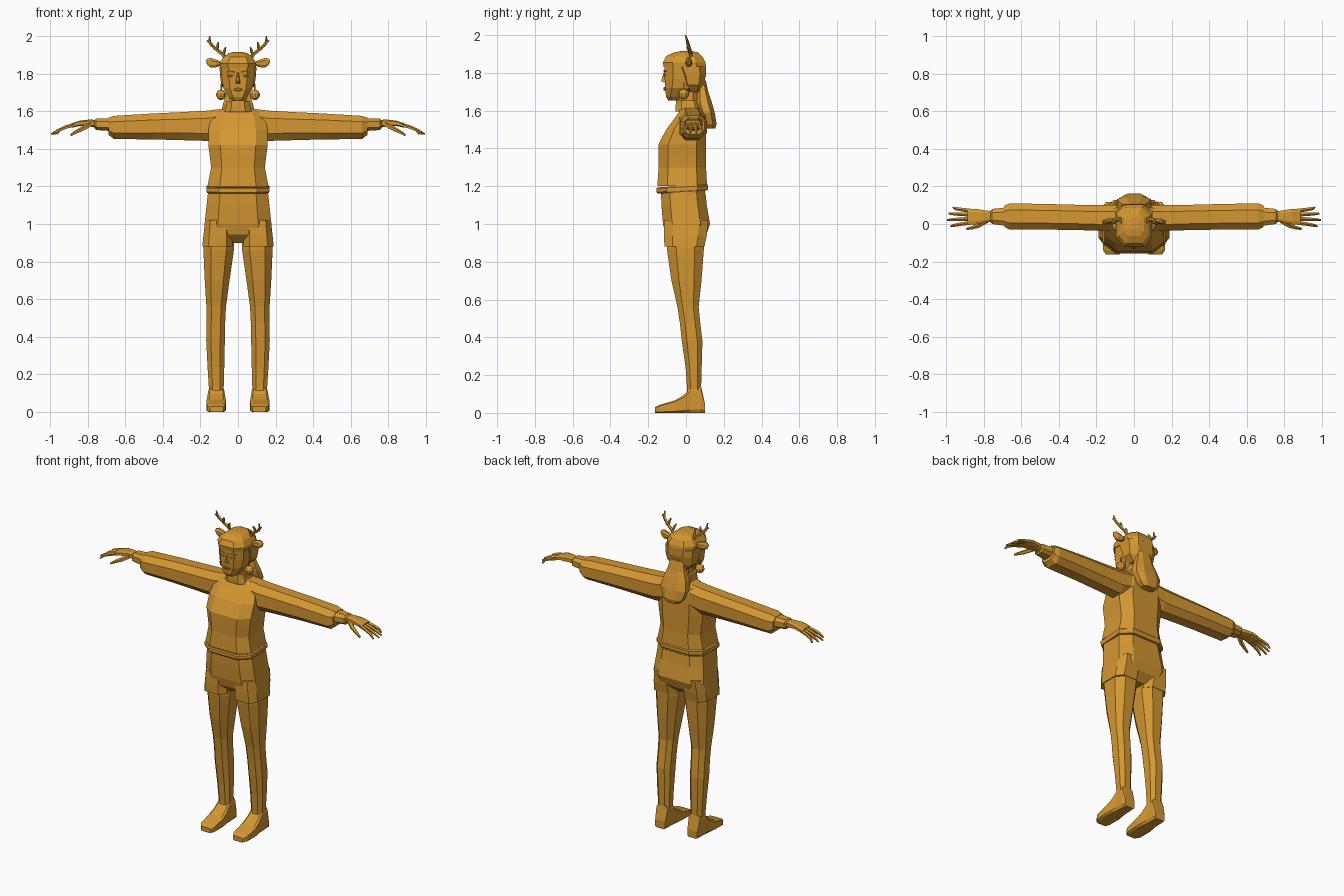
import bpy, bmesh
from mathutils import Vector

mat = bpy.data.materials.new("ochre")
mat.diffuse_color = (0.66, 0.31, 0.032, 1)


def finish(name, rings, mirror):
    """Skin a list of equal point rings, cap the ends, optionally mirror in x."""
    bm = bmesh.new()
    vs = [[bm.verts.new(p) for p in ring] for ring in rings]
    n = len(vs[0])
    for a, b in zip(vs, vs[1:]):
        for i in range(n):
            bm.faces.new((a[i], a[(i + 1) % n], b[(i + 1) % n], b[i]))
    bm.faces.new(vs[0])
    bm.faces.new(vs[-1])
    bmesh.ops.recalc_face_normals(bm, faces=bm.faces)
    me = bpy.data.meshes.new(name)
    bm.to_mesh(me)
    bm.free()
    me.materials.append(mat)
    ob = bpy.data.objects.new(name, me)
    bpy.context.collection.objects.link(ob)
    if mirror:
        ob.modifiers.new("mirror", 'MIRROR').use_mirror_merge = False
    return ob


def loft(name, axis, rows, c=0.55, mirror=False, tilt=0.0):
    """Rows are (position, u0, u1, v0, v1) eight-sided sections along an axis."""
    shape = [(1, -c), (1, c), (c, 1), (-c, 1), (-1, c), (-1, -c), (-c, -1), (c, -1)]
    rings = []
    for t, u0, u1, v0, v1 in rows:
        ring = []
        for a, b in shape:
            u = (u0 + u1 + a * (u1 - u0)) / 2
            v = (v0 + v1 + b * (v1 - v0)) / 2
            ring.append({'x': (t, u, v), 'y': (u, t, v), 'z': (u, v, t + tilt * v)}[axis])
        rings.append(ring)
    return finish(name, rings, mirror)


def body(name, rows, c=0.55, tilt=0.0):
    """Centred vertical loft from (z, half width, front y, back y)."""
    return loft(name, 'z', [(z, -w, w, f, b) for z, w, f, b in rows], c, False, tilt)


def tube(name, pts, radii, n=5, mirror=True):
    """Tapered tube through points."""
    import math
    pts = [Vector(p) for p in pts]
    rings = []
    for i, p in enumerate(pts):
        d = (pts[min(i + 1, len(pts) - 1)] - pts[max(i - 1, 0)]).normalized()
        s = d.cross(Vector((0, 1, 0))).normalized()
        t = d.cross(s)
        rings.append([p + radii[i] * (s * math.cos(k * math.tau / n) + t * math.sin(k * math.tau / n))
                      for k in range(n)])
    return finish(name, rings, mirror)


# Sweater
body("sweater", [(1.2, .162, -.152, .112), (1.3, .143, -.145, .106), (1.36, .15, -.146, .106),
                 (1.42, .158, -.146, .106), (1.5, .158, -.105, .106), (1.56, .145, -.06, .105),
                 (1.595, .125, -.035, .098), (1.615, .07, -.03, .075)], .6)
body("sweater_hem", [(1.17, .163, -.15, .112), (1.178, .168, -.157, .117),
                     (1.197, .168, -.157, .117), (1.203, .162, -.152, .112)], .6, .06)
loft("sleeve", 'x', [(.09, -.035, .1, 1.46, 1.612), (.16, -.037, .1, 1.442, 1.603),
                     (.3, -.032, .102, 1.446, 1.595), (.45, -.03, .106, 1.45, 1.588),
                     (.66, -.03, .11, 1.452, 1.575), (.69, -.015, .098, 1.475, 1.565)], .5, True)
loft("cuff", 'x', [(.68, -.01, .088, 1.495, 1.563), (.755, 0, .08, 1.5, 1.56),
                   (.765, .01, .07, 1.51, 1.552)], .5, True)
body("collar", [(1.595, .075, -.055, .085), (1.625, .064, -.055, .078), (1.655, .06, -.052, .07)])

# Neck and head
body("neck", [(1.62, .045, -.045, .06), (1.74, .045, -.03, .06)])
body("head", [(1.655, .028, -.095, -.045), (1.675, .048, -.106, -.005), (1.72, .077, -.11, .05),
              (1.77, .086, -.113, .08), (1.83, .089, -.114, .09), (1.87, .08, -.1, .08)])
finish("nose", [[(-.014, -.108, 1.745), (.014, -.108, 1.745), (.006, -.108, 1.81), (-.006, -.108, 1.81)],
                [(-.005, -.132, 1.757), (.005, -.132, 1.757), (.003, -.117, 1.805), (-.003, -.117, 1.805)]], False)
loft("lips", 'x', [(-.024, -.117, -.107, 1.712, 1.718), (0, -.12, -.107, 1.706, 1.724),
                   (.024, -.117, -.107, 1.712, 1.718)])
loft("eye", 'x', [(.02, -.117, -.11, 1.785, 1.79), (.036, -.118, -.11, 1.782, 1.794),
                  (.055, -.114, -.105, 1.786, 1.791)], mirror=True)
loft("eyebrow", 'x', [(.017, -.119, -.11, 1.806, 1.811), (.04, -.118, -.108, 1.811, 1.816),
                      (.06, -.112, -.1, 1.807, 1.811)], mirror=True)

# Hair
body("back_hair", [(1.7, .055, .01, .075), (1.735, .088, -.015, .092), (1.79, .096, -.035, .106),
                   (1.835, .098, -.055, .107)])
body("hair_cap", [(1.83, .095, -.118, .107), (1.855, .097, -.122, .103), (1.888, .078, -.105, .086),
                  (1.908, .052, -.065, .065), (1.915, .025, -.03, .035)])
body("ponytail", [(1.76, .045, .06, .105), (1.7, .058, .06, .118), (1.64, .08, .055, .138),
                  (1.59, .09, .07, .152), (1.53, .068, .085, .162), (1.505, .045, .1, .155)], .5)

# Antlers and ears
tube("antler", [(.055, .03, 1.865), (.085, .024, 1.905), (.125, .016, 1.935),
                (.15, .008, 1.965), (.152, -.004, 2.0)], [.011, .01, .009, .008, .004])
for tip, root in (((.066, .005, 1.94), (.078, .024, 1.898)), ((.104, .002, 1.967), (.112, .018, 1.928)),
                  ((.166, .004, 1.975), (.138, .012, 1.945))):
    tube("antler_tine", [root, [(a + b) / 2 + (.006 if i == 2 else 0) for i, (a, b) in enumerate(zip(root, tip))],
                         tip], [.008, .008, .004])
loft("animal_ear", 'x', [(.085, .008, .028, 1.845, 1.862), (.115, -.002, .032, 1.834, 1.874),
                         (.145, 0, .028, 1.832, 1.884), (.162, .005, .022, 1.845, 1.88),
                         (.17, .01, .016, 1.862, 1.87)], .45, True)

# Earrings
bpy.ops.mesh.primitive_uv_sphere_add(segments=10, ring_count=7, radius=.028, location=(0, 0, 0))
earring = bpy.context.object
earring.name = "earring"
for v in earring.data.vertices:
    v.co += Vector((.09, -.012, 1.687))
earring.data.materials.append(mat)
earring.modifiers.new("mirror", 'MIRROR')
tube("earring_hook", [(.09, -.012, 1.705), (.088, -.012, 1.745)], [.005, .005])

# Hands
loft("palm", 'x', [(.75, .015, .066, 1.515, 1.553), (.79, .008, .072, 1.518, 1.556),
                   (.84, -.002, .08, 1.522, 1.55), (.885, -.002, .08, 1.512, 1.536)], .6, True)
for base, tip, end in ((.006, -.012, .975), (.028, .022, .993), (.05, .055, .985), (.071, .088, .962)):
    tube("finger", [(.87, base, 1.527), (.915, (base * 2 + tip) / 3, 1.515),
                    (.95, (base + tip * 2) / 3, 1.5), (end, tip, 1.478)], [.011, .01, .009, .005])
tube("thumb", [(.785, .015, 1.53), (.825, -.008, 1.507), (.86, -.02, 1.49), (.89, -.026, 1.472)],
     [.014, .013, .01, .006])

# Shorts
body("waistband", [(1.14, .155, -.128, .1), (1.185, .154, -.13, .1)], .6)
body("shorts", [(1.165, .16, -.132, .103), (1.1, .167, -.13, .11), (1.0, .178, -.122, .127),
                (.945, .165, -.108, .108), (.9, .03, -.06, .06)], .6)
loft("shorts_leg", 'z', [(1.02, .035, .175, -.117, .118), (.94, .03, .184, -.117, .11),
                         (.88, .028, .19, -.114, .098)], .6, True)

# Legs and feet
loft("leg", 'z', [(.93, .022, .182, -.103, .098), (.86, .022, .184, -.1, .094),
                  (.7, .045, .177, -.077, .082), (.56, .064, .168, -.045, .067),
                  (.48, .068, .167, -.033, .075), (.38, .07, .169, -.022, .087),
                  (.24, .073, .162, -.002, .083), (.13, .076, .155, .006, .08),
                  (.08, .076, .155, .006, .085)], .5, True)
loft("foot", 'y', [(-.163, .078, .148, 0, .03), (-.14, .067, .165, 0, .042), (-.06, .064, .168, 0, .066),
                   (-.01, .068, .163, 0, .095), (.02, .073, .158, 0, .13), (.08, .076, .155, 0, .14),
                   (.1, .08, .15, 0, .05)], .75, True)
